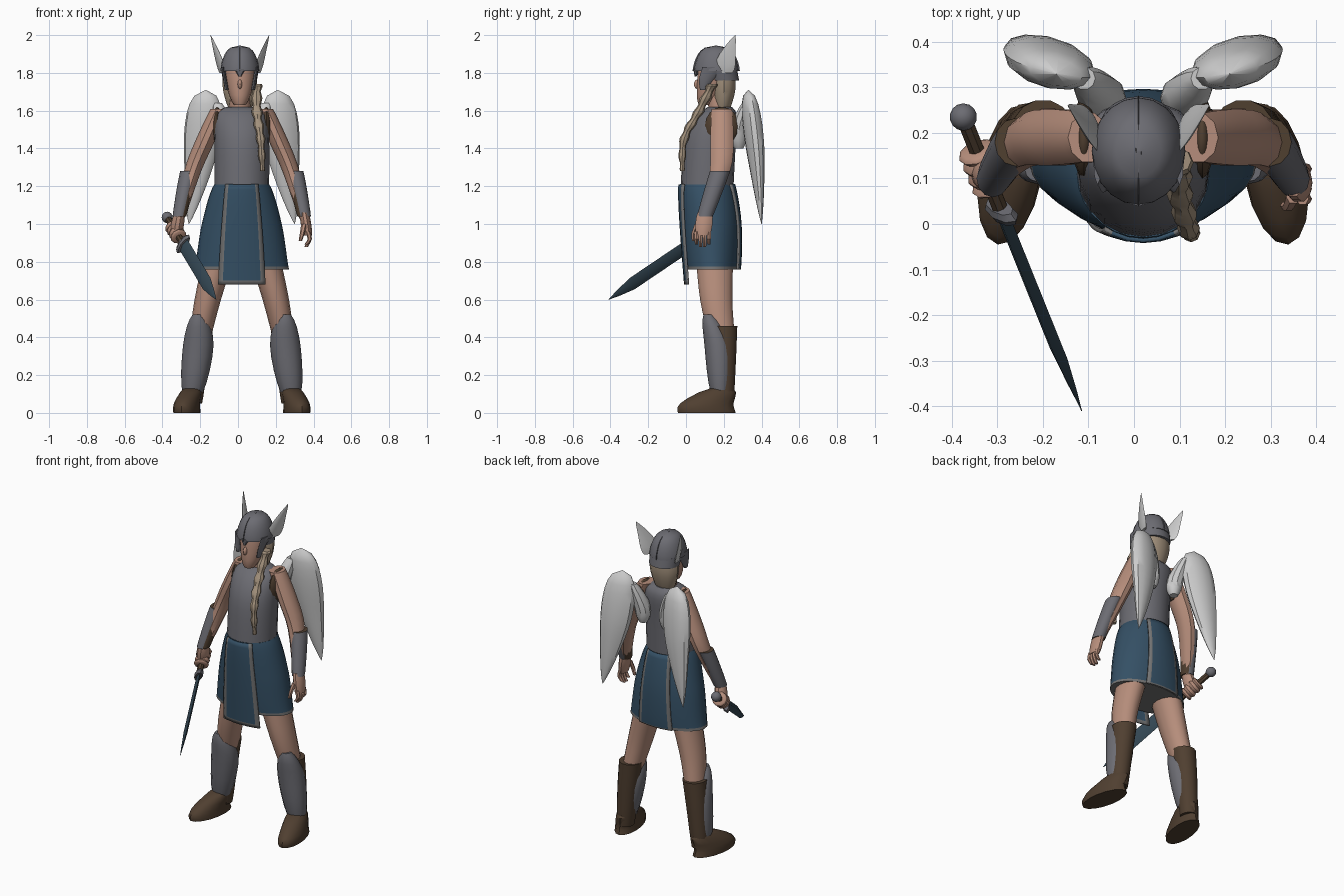
import bpy, bmesh, math
from math import pi, sin, cos, sqrt
from mathutils import Matrix, Vector

cube = bpy.data.objects.get("Cube")
if cube:
    bpy.data.objects.remove(cube)

BODY = 0.02   # mirror plane of the body
HEAD = 0.01   # the head sits slightly to one side
parts = []


def material(name, red, green, blue):
    mat = bpy.data.materials.new(name)
    mat.use_nodes = True
    mat.diffuse_color = (red, green, blue, 1)
    node = next(n for n in mat.node_tree.nodes if n.type == 'BSDF_PRINCIPLED')
    node.inputs["Base Color"].default_value = mat.diffuse_color
    return mat


SKIN = material("skin", .47, .27, .2)
STEEL = material("grey steel", .15, .15, .17)
CLOTH = material("blue cloth", .035, .08, .13)
TRIM = material("grey trim", .17, .17, .17)
LEATHER = material("brown leather", .08, .05, .03)
HAIR = material("ash blond hair", .36, .28, .2)
FEATHER = material("pale feathers", .6, .6, .6)
BLADE = material("dark blade", .035, .065, .09)


def finish(name, bm, *mats):
    mesh = bpy.data.meshes.new(name)
    bm.to_mesh(mesh)
    bm.free()
    for mat in mats:
        mesh.materials.append(mat)
    ob = bpy.data.objects.new(name, mesh)
    bpy.context.scene.collection.objects.link(ob)
    parts.append(ob)
    return ob


def point(path, t):
    """Position at fraction t of a smooth curve through the path points."""
    last = len(path) - 1
    i = min(int(t * last), last - 1)
    u = t * last - i
    a, b, c, d = (Vector(path[min(max(i + k, 0), last)]) for k in (-1, 0, 1, 2))
    out_slope, in_slope = (c - a) / 2, (d - b) / 2
    ease = u * u * (3 - 2 * u)
    return b.lerp(c, ease) + out_slope * u * (1 - u) ** 2 - in_slope * u * u * (1 - u)


def taper(start, end, bulge=0, flat=1):
    """Radius rule: from start to end, swelling in the middle."""
    def shape(t):
        r = start + (end - start) * t + bulge * sin(pi * t)
        return r, r * flat
    return shape


def leaf(width, depth, start=0):
    """Radius rule: round near the beginning, pointed at the end."""
    def shape(t):
        s = sin(pi * (start + (1 - start) * t) ** .6)
        return width * s, depth * s
    return shape


def sweep(name, path, shape, mat, sides=14, steps=8, turn=0, flip=False,
          frame=Matrix(), second=None, rule=None):
    """Skin level elliptical sections that follow a path."""
    bm = bmesh.new()
    rings = []
    spin = Matrix.Rotation(turn, 3, 'Z')
    for i in range(steps + 1):
        rx, ry = (max(r, .001) for r in shape(i / steps))
        ring = []
        for k in range(sides):
            a = math.tau * k / sides
            p = point(path, i / steps) + spin @ Vector((rx * cos(a), ry * sin(a), 0))
            if flip:
                p.x = 2 * BODY - p.x
            ring.append(bm.verts.new(frame @ p))
        rings.append(ring)
    for low, high in zip(rings, rings[1:]):
        for k in range(sides):
            bm.faces.new((low[k - 1], low[k], high[k], high[k - 1]))
    bm.faces.new(rings[0])
    bm.faces.new(rings[-1])
    bmesh.ops.recalc_face_normals(bm, faces=bm.faces)
    if rule:
        for face in bm.faces:
            face.material_index = int(rule(face.calc_center_median(), face.normal))
    return finish(name, bm, mat, second or mat)


def pair(name, *args, **options):
    sweep("left_" + name, *args, **options)
    sweep("right_" + name, *args, flip=True, **options)


def ball(name, centre, size, mat):
    bm = bmesh.new()
    place = Matrix.Translation(centre) @ Matrix.Diagonal((*size, 1))
    bmesh.ops.create_uvsphere(bm, u_segments=14, v_segments=8, radius=1, matrix=place)
    finish(name, bm, mat)


# Torso, neck and head
sweep("cuirass", [(BODY, .11, 1.17), (BODY, .13, 1.45), (HEAD, .18, 1.62)],
      lambda t: (.145 * (1 - t ** 10 / 2), .14 * (1 - t ** 4 * .55)),
      STEEL, sides=20, steps=12)
sweep("neck", [(HEAD, .18, 1.58), (HEAD, .16, 1.7)], taper(.06, .05), SKIN, steps=2)
sweep("head", [(HEAD, .1, 1.63), (HEAD, .14, 1.75), (HEAD, .15, 1.86)],
      taper(.03, .07, .025, 1.1), SKIN)
ball("nose", (HEAD, .06, 1.74), (.012, .018, .025), SKIN)

# Helmet with crest, nose guard, cheek guards and small wings
dome = [(HEAD, .16, 1.81), (HEAD, .16, 1.945)]
sweep("helmet", dome, lambda t: (.103 * sqrt(1 - t * t), .118 * sqrt(1 - t * t)),
      STEEL, sides=20)
sweep("helmet_crest", dome, lambda t: (.007, .125 * sqrt(1 - t * t)), STEEL, sides=8)
sweep("helmet_neck_guard", [(HEAD, .2, 1.76), (HEAD, .18, 1.82)],
      taper(.09, .1, 0, .9), STEEL, sides=20, steps=2)
sweep("nose_guard", [(HEAD, .05, 1.78), (HEAD, .06, 1.82)], taper(.006, .03, 0, .7),
      STEEL, sides=8, steps=2)
for side in (-1, 1):
    label = "left" if side > 0 else "right"
    cheek = [(HEAD + side * x, y, z) for x, y, z in
             ((.07, .09, 1.71), (.08, .11, 1.77), (.09, .15, 1.83))]
    sweep(label + "_cheek_guard", cheek, lambda t: (.01, .015 + t / 20), STEEL, sides=8)
    strip = [(HEAD + side * x, y, z) for x, y, z in
             ((.09, .2, 1.8), (.12, .22, 1.9), (.155, .26, 2))]
    sweep(label + "_helmet_wing", strip, leaf(.011, .058, .15), FEATHER,
          sides=8, turn=-side * .35)
    ball(label + "_armhole_strap", (BODY + side * .13, .19, 1.52), (.027, .09, .1), LEATHER)

# Hair and the braid over the left breast
sweep("hair", [(HEAD, .19, 1.58), (HEAD, .2, 1.7), (HEAD, .2, 1.8)],
      taper(.04, .085, .025, .7), HAIR)


def plait(t):
    r = (.026 + .005 * sin(40 * t)) * (1 - t ** 3 * .6)
    return r, r


sweep("braid", [(.1, .14, 1.74), (.1, .07, 1.6), (.12, -.01, 1.45), (.13, -.02, 1.28)],
      plait, HAIR, sides=8, steps=26)

# Skirt with a hem and hanging panels
skirt_path = [(BODY, .11, 1.21), (BODY, .13, 1), (BODY, .14, .76)]


def skirt_shape(t):
    swell = .014 * sin(pi * t)
    return .145 + .105 * t + swell, .14 + swell


sweep("skirt", skirt_path, skirt_shape, CLOTH, sides=28, steps=18, second=TRIM,
      rule=lambda centre, normal: centre.z < .785)


def panel(name, front, top_half, spread, drop):
    bm = bmesh.new()
    grid = []
    for t in [k / 10 for k in range(10)] + [.97, 1]:
        middle = point(skirt_path, t)
        rx, ry = skirt_shape(t)
        row = []
        for s in (-1, -.8, -.4, 0, .4, .8, 1):
            x = s * (top_half + spread * t)
            lift = ry * sqrt(1 - (x / rx) ** 2) + .006
            row.append(bm.verts.new((middle.x + x, middle.y - front * lift,
                                     middle.z - drop * t ** 6)))
        grid.append(row)
    for above, below in zip(grid, grid[1:]):
        for k in range(6):
            face = bm.faces.new((above[k], above[k + 1], below[k + 1], below[k]))
            face.material_index = int(k in (0, 5) or below is grid[-1])
    thick = finish(name, bm, CLOTH, TRIM).modifiers.new("thickness", 'SOLIDIFY')
    thick.thickness = .009
    thick.offset = 0


panel("front_panel", 1, .085, .04, .08)
panel("back_panel", -1, .08, .035, 0)

# Legs, boots, feet and greaves
pair("leg", [(.13, .15, .87), (.2, .16, .6), (.24, .19, .4)], taper(.085, .055, 0, 1.25), SKIN)
pair("boot", [(.24, .2, .46), (.26, .2, .28), (.28, .2, .05)], taper(.07, .05, .003, 1.05),
     LEATHER)
pair("foot", [(.31, .11, 0), (.31, .11, .05), (.28, .19, .13)],
     lambda t: (.068 * (1 - t ** 3 * .3), .155 * (1 - t ** 3 * .6)),
     LEATHER, sides=16, steps=6, turn=.18)
pair("greave", [(.28, .18, .11), (.25, .17, .36), (.25, .12, .52)],
     taper(.055, .03, .038, .9), STEEL, sides=12)

# Arms and bracers
pair("arm", [(.14, .19, 1.61), (.21, .19, 1.45), (.28, .18, 1.28), (.35, .1, 1.03)],
     taper(.045, .026, .015, 1.25), SKIN, sides=10, steps=12)
bracer = [(.3, .18, 1.28), (.32, .15, 1.19), (.35, .1, 1.04)]
pair("bracer", bracer, taper(.046, .036, .003, 1.15), STEEL, sides=12, second=LEATHER,
     rule=lambda centre, normal: normal.x * centre.x < -.15 or abs(normal.z) > .9)

# Open left hand
sweep("left_palm", [(.35, .1, 1.06), (.37, .09, .94)], taper(.024, .022, .005, 1.7),
      SKIN, sides=10, steps=4)
for i in range(4):
    y = .055 + .022 * i
    tip = .87 + .015 * abs(i - 1.5)
    sweep("left_finger_%d" % (i + 1), [(.37, y, .96), (.38, y, .92), (.36, y, tip)],
          taper(.014, .009), SKIN, sides=6, steps=4)
sweep("left_thumb", [(.35, .06, 1), (.34, .04, .95), (.33, .04, .91)], taper(.016, .009),
      SKIN, sides=6, steps=4)

# Sword in its own frame: z runs from pommel to tip, x across the blade
pommel, tip = Vector((-.375, .235, 1.035)), Vector((-.115, -.41, .6))
length = (tip - pommel).length
axis = (tip - pommel) / length
across = Vector((.5, -.3, .8))
across = (across - axis * across.dot(axis)).normalized()
sword = Matrix((across, axis.cross(across), axis)).transposed().to_4x4()
sword.translation = pommel


def along(start, end):
    return [(0, 0, start), (0, 0, end)]


def edge(t):
    s = min(1, 3 * (1 - t))
    return .038 * s, .011 * s


ball("pommel", pommel, (.03, .03, .03), STEEL)
sweep("grip", along(0, .27), taper(.018, .018), LEATHER, sides=8, steps=1, frame=sword)
sweep("guard", along(.25, .28), taper(.05, .05, .012, .4), STEEL, sides=8, steps=2, frame=sword)
sweep("blade", along(.28, length), edge, BLADE, sides=4, steps=6, frame=sword)

# Right fist closed on the grip
sweep("right_palm", [(-.31, .1, 1.06), (-.33, .12, .94)], taper(.024, .03, .008, 1.2),
      SKIN, sides=10, steps=4)


def knuckles(t):
    r = .034 + .01 * abs(sin(4 * pi * t))
    return r, r


sweep("right_fingers", along(.09, .2), knuckles, SKIN, sides=10, steps=16, frame=sword)

# Wings on the back
pair("wing", [(.21, .33, 1.71), (.24, .37, 1.36), (.3, .4, 1)], leaf(.1, .05), FEATHER,
     sides=12, steps=14, turn=.2)
pair("wing_root", [(.1, .28, 1.4), (.11, .28, 1.5), (.15, .32, 1.64)],
     taper(.025, .025, .025), FEATHER, sides=10)

bpy.ops.object.select_all(action='DESELECT')
for ob in parts:
    ob.select_set(True)
bpy.context.view_layer.objects.active = parts[0]
bpy.ops.object.shade_smooth_by_angle(angle=math.radians(35))
